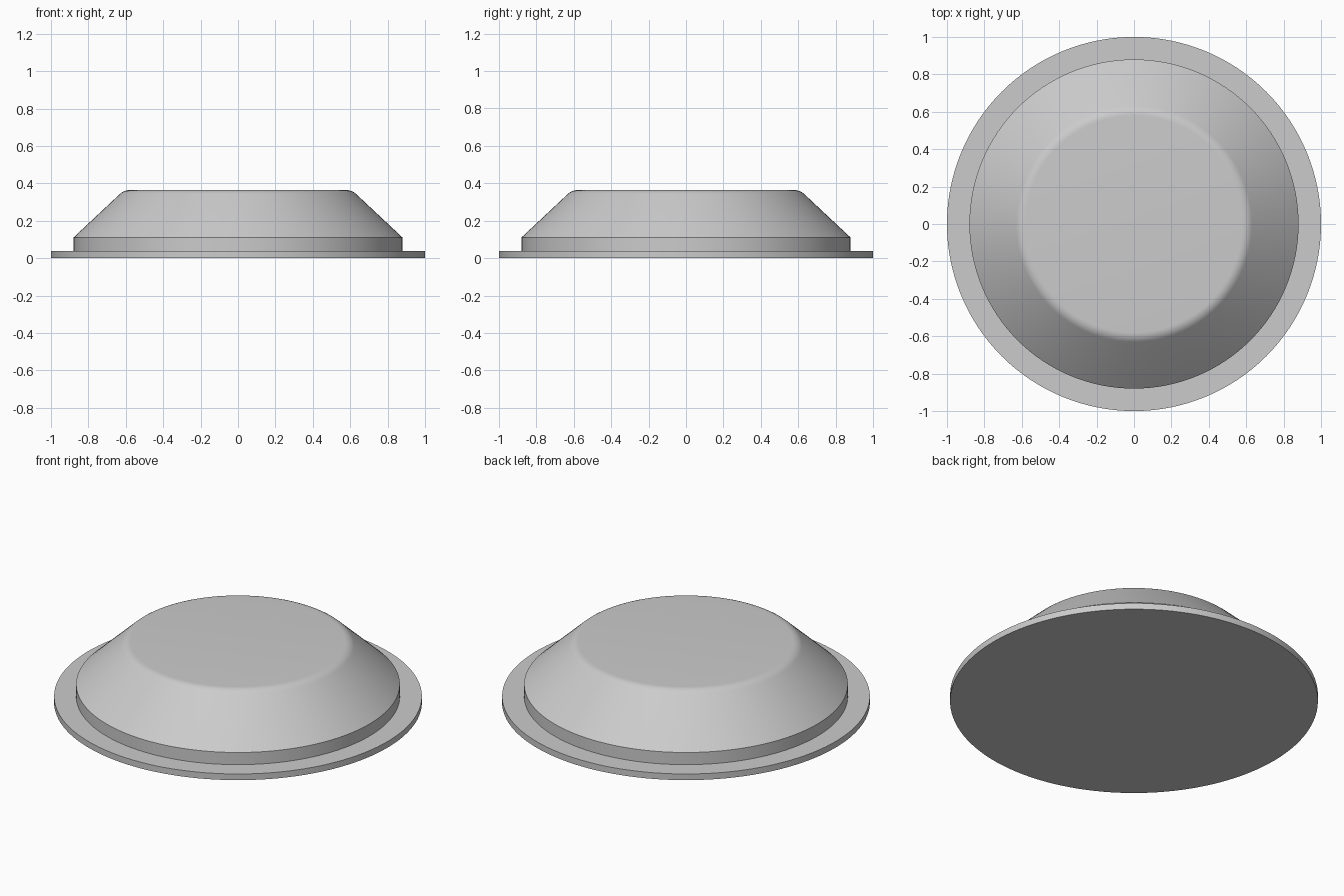
import bpy
import bmesh
from math import cos, sin, tan, atan2, pi, radians

if "Cube" in bpy.data.objects:
    bpy.data.objects.remove(bpy.data.objects["Cube"], do_unlink=True)

SEGMENTS = 128
RIM_R, BODY_R, CORNER_R = 1.0, 0.88, 0.609
RIM_Z, WALL_Z, TOP_Z = 0.037, 0.11, 0.364

grey = bpy.data.materials.new("light grey")
grey.use_nodes = True
colour = (0.6, 0.6, 0.6, 1)
grey.diffuse_color = colour
grey.node_tree.nodes["Principled BSDF"].inputs["Base Color"].default_value = colour


def lathe(name, profile, cap_first=False, cap_last=False):
    """Revolve (radius, height) points, listed from bottom to top."""
    bm = bmesh.new()
    rings = []
    for r, z in profile:
        rings.append([bm.verts.new((r * cos(2 * pi * i / SEGMENTS),
                                    r * sin(2 * pi * i / SEGMENTS), z))
                      for i in range(SEGMENTS)])
    for low, high in zip(rings, rings[1:]):
        for i in range(SEGMENTS):
            j = (i + 1) % SEGMENTS
            bm.faces.new((low[i], low[j], high[j], high[i]))
    if cap_first:
        bm.faces.new(rings[0][::-1])
    if cap_last:
        bm.faces.new(rings[-1])
    mesh = bpy.data.meshes.new(name)
    bm.to_mesh(mesh)
    bm.free()
    mesh.materials.append(grey)
    obj = bpy.data.objects.new(name, mesh)
    bpy.context.collection.objects.link(obj)
    bpy.ops.object.select_all(action="DESELECT")
    obj.select_set(True)
    bpy.context.view_layer.objects.active = obj
    bpy.ops.object.shade_smooth_by_angle(angle=radians(30))
    return obj


# Thin flange with a closed underside
lathe("base_flange", [(RIM_R, 0), (RIM_R, RIM_Z), (BODY_R, RIM_Z)], cap_first=True)

# Body: short upright wall, sloping side, rounded shoulder and flat top
slope = atan2(TOP_Z - WALL_Z, BODY_R - CORNER_R)
flat_r = CORNER_R - 0.03
fillet = 0.03 / tan(slope / 2)
steps = 6
shoulder = [(flat_r + fillet * sin(slope * (1 - k / steps)),
             TOP_Z - fillet * (1 - cos(slope * (1 - k / steps))))
            for k in range(steps + 1)]
lathe("tapered_body", [(BODY_R, RIM_Z), (BODY_R, WALL_Z)] + shoulder, cap_last=True)
